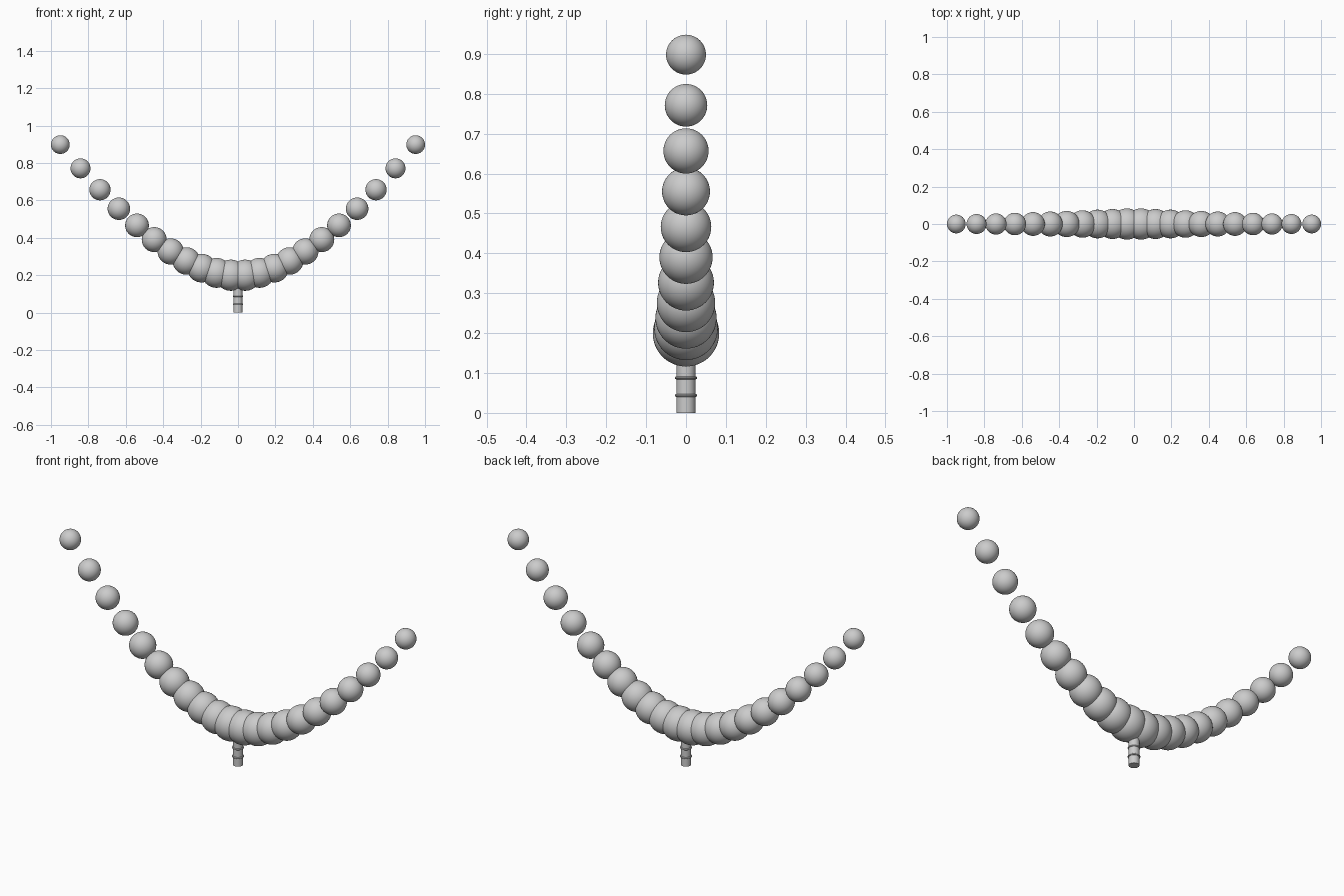
import bpy

if "Cube" in bpy.data.objects:
    bpy.data.objects.remove(bpy.data.objects["Cube"])

def smooth(name):
    o = bpy.context.object
    o.name = name
    bpy.ops.object.shade_smooth_by_angle()
    return o

# Bead strand: 11 beads per side, x positions from the middle outwards
XS = [0.038, 0.115, 0.195, 0.276, 0.360, 0.448, 0.540, 0.637, 0.738, 0.842, 0.95]
for k, x in enumerate(XS):
    t = (2 * k + 1) / 21
    for side, s in (("right", 1), ("left", -1)):
        bpy.ops.mesh.primitive_uv_sphere_add(segments=48, ring_count=24, radius=0.085 - 0.035 * t,
                                             location=(s * x, 0, 0.198 + 0.7 * t * t))
        smooth(f"bead_{side}_{k + 1}")

# Hanging stem below the middle beads
bpy.ops.mesh.primitive_cylinder_add(vertices=32, radius=0.024, depth=0.13, location=(0, 0, 0.065))
smooth("stem")

# Thin rings round the stem
for i, z in enumerate((0.044, 0.088)):
    bpy.ops.mesh.primitive_torus_add(major_radius=0.024, minor_radius=0.004, major_segments=32,
                                     minor_segments=10, location=(0, 0, z))
    smooth(f"stem_ring_{i + 1}")
